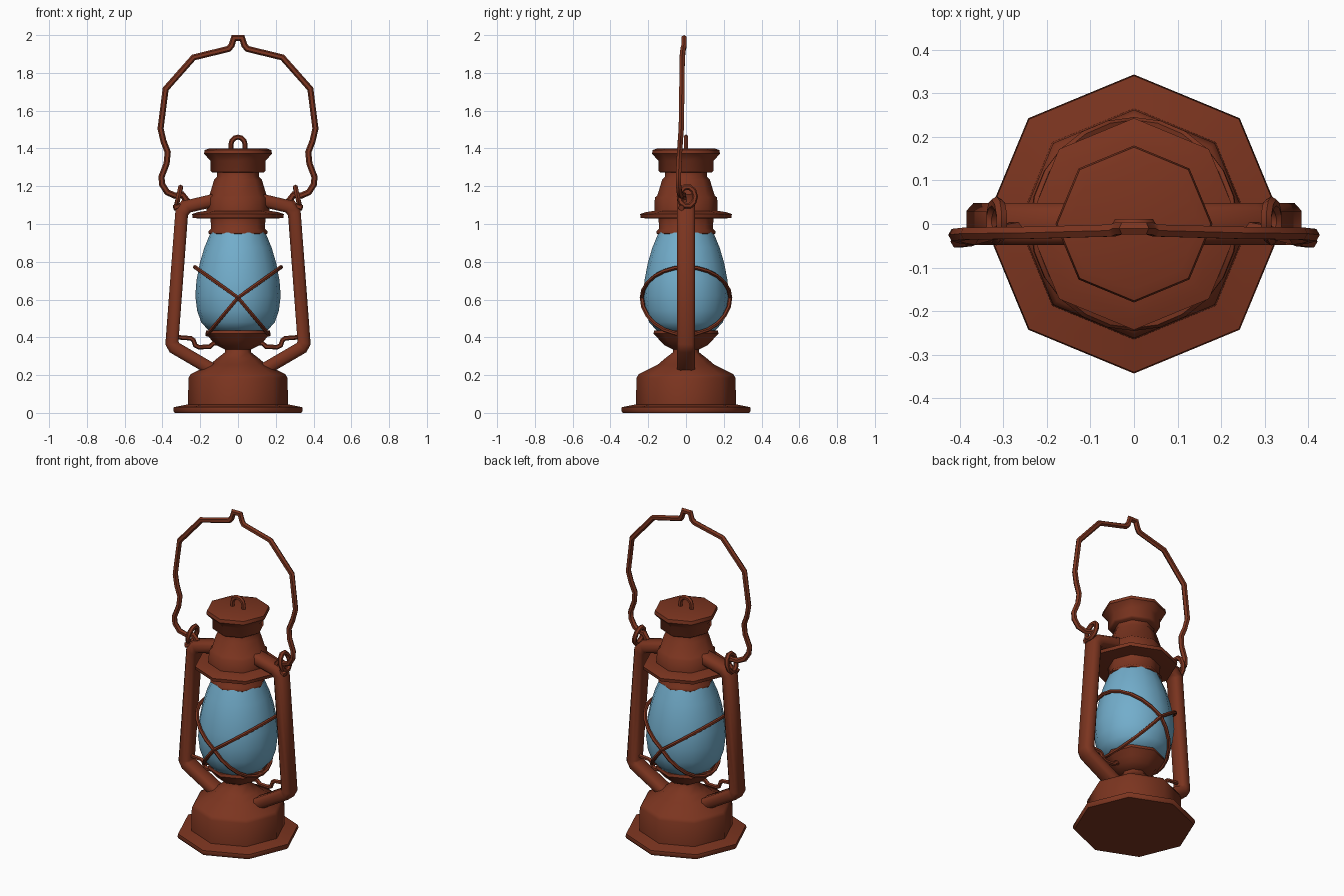
import bpy, bmesh
from math import sin, cos, pi, radians
from mathutils import Vector

cube = bpy.data.objects.get("Cube")
if cube:
    bpy.data.objects.remove(cube, do_unlink=True)


def material(name, color, rough):
    m = bpy.data.materials.new(name)
    m.use_nodes = True
    m.diffuse_color = color
    shader = m.node_tree.nodes["Principled BSDF"]
    shader.inputs["Base Color"].default_value = color
    shader.inputs["Roughness"].default_value = rough
    return m


RUST = material("rust_red_paint", (0.2, 0.035, 0.014, 1), 0.6)
BLUE = material("blue_glass", (0.17, 0.42, 0.6, 1), 0.3)


def skin(name, rings, mat, closed=False):
    """Bridge a list of rings into one surface, capping the ends if open."""
    bm = bmesh.new()
    loops = [[bm.verts.new(p) for p in ring] for ring in rings]
    n = len(loops[0])
    pairs = list(zip(loops, loops[1:]))
    if closed:
        pairs.append((loops[-1], loops[0]))
    else:
        bm.faces.new(loops[0])
        bm.faces.new(loops[-1])
    for a, b in pairs:
        for i in range(n):
            j = (i + 1) % n
            bm.faces.new((a[i], a[j], b[j], b[i]))
    bmesh.ops.recalc_face_normals(bm, faces=bm.faces)
    mesh = bpy.data.meshes.new(name)
    bm.to_mesh(mesh)
    bm.free()
    mesh.materials.append(mat)
    ob = bpy.data.objects.new(name, mesh)
    bpy.context.collection.objects.link(ob)
    bpy.ops.object.select_all(action='DESELECT')
    ob.select_set(True)
    bpy.context.view_layer.objects.active = ob
    bpy.ops.object.shade_smooth_by_angle(angle=radians(50))
    return ob


def lathe(name, profile, mat=RUST, sides=8):
    angles = [2 * pi * i / sides for i in range(sides)]
    return skin(name, [[(r * cos(a), r * sin(a), z) for a in angles]
                       for r, z in profile], mat)


def round_section(radius, sides=6):
    return [(radius * cos(2 * pi * i / sides), radius * sin(2 * pi * i / sides))
            for i in range(sides)]


def sweep(name, path, section, ref=(0, 1, 0), closed=False):
    """Run a cross-section along a path with mitred corners."""
    pts, ref, n = [Vector(p) for p in path], Vector(ref), len(path)
    rings = []
    for i, p in enumerate(pts):
        before = pts[i - 1] if i or closed else None
        after = pts[(i + 1) % n] if i < n - 1 or closed else None
        d_in = (p - before).normalized() if before else (after - p).normalized()
        d_out = (after - p).normalized() if after else d_in
        t = (d_in + d_out).normalized()
        side = t.cross(ref).normalized()
        up = side.cross(t)
        mitre = 1 / max(t.dot(d_in), 0.6)
        rings.append([p + side * u * mitre + up * v for u, v in section])
    return skin(name, rings, RUST, closed)


# Fuel tank with foot rim, shoulder and burner cup
lathe("fuel_tank", [(0.335, 0), (0.343, 0.012), (0.34, 0.03), (0.265, 0.045),
                    (0.262, 0.185), (0.25, 0.205), (0.15, 0.255), (0.115, 0.285),
                    (0.07, 0.32), (0.068, 0.345)])
lathe("burner_cup", [(0.068, 0.335), (0.115, 0.358), (0.14, 0.385),
                     (0.172, 0.42), (0.168, 0.437)])

# Glass globe
lathe("glass_globe", [(0.15, 0.43), (0.195, 0.48), (0.216, 0.54), (0.226, 0.62),
                      (0.22, 0.7), (0.203, 0.79), (0.178, 0.875), (0.145, 0.955)],
      BLUE, 16)

# Collar, flange, chimney and cap
lathe("collar", [(0.14, 0.94), (0.155, 0.95), (0.155, 0.963), (0.142, 0.975),
                 (0.146, 1.035)])
lathe("flange", [(0.215, 1.03), (0.24, 1.033), (0.243, 1.053), (0.215, 1.062),
                 (0.168, 1.07)])
lathe("chimney", [(0.168, 1.06), (0.165, 1.14), (0.152, 1.15), (0.126, 1.235),
                  (0.112, 1.25), (0.112, 1.28)])
lathe("chimney_cap", [(0.135, 1.272), (0.146, 1.282), (0.146, 1.335),
                      (0.18, 1.372), (0.176, 1.392), (0.15, 1.4)])

# Lifting loop on the cap
loop = [(0.037, 0, 1.385)]
loop += [(0.037 * cos(a * pi / 6), 0, 1.423 + 0.037 * sin(a * pi / 6)) for a in range(7)]
loop += [(-0.037, 0, 1.385)]
sweep("cap_loop", loop, round_section(0.013))

# Crossed wire guards around the globe
for s, label in ((1, "left"), (-1, "right")):
    ring = []
    for i in range(24):
        c, y = cos(2 * pi * i / 24), 0.234 * sin(2 * pi * i / 24)
        ring.append((s * c * (0.228 if c > 0 else 0.163), y,
                     0.61 + c * (0.162 if c > 0 else 0.195)))
    sweep(f"guard_wire_{label}", ring, round_section(0.011), (-0.7 * s, 0, 0.75), True)

# Side tubes, bail ears and crank wires
BAR = [(0.034, -0.03), (0.034, 0.03), (0.018, 0.048), (-0.018, 0.048),
       (-0.034, 0.03), (-0.034, -0.03), (-0.018, -0.048), (0.018, -0.048)]
TUBE = [(0.13, 1.125), (0.27, 1.092), (0.298, 1.06), (0.35, 0.37), (0.336, 0.345),
        (0.13, 0.225)]
CRANK = [(0.34, 0.402), (0.25, 0.395), (0.236, 0.385), (0.226, 0.357),
         (0.208, 0.348), (0.15, 0.35), (0.13, 0.368), (0.09, 0.372)]
for s, label in ((1, "left"), (-1, "right")):
    sweep(f"side_tube_{label}", [(s * x, 0, z) for x, z in TUBE], BAR)
    sweep(f"crank_wire_{label}", [(s * x, 0, z) for x, z in CRANK], round_section(0.012))
    ear = []
    for i in range(10):
        a = 2 * pi * i / 10
        ear.append((s * (0.315 - 0.012 * sin(a)), 0.007 + 0.042 * cos(a),
                    1.145 + 0.052 * sin(a)))
    sweep(f"bail_ear_{label}", ear, round_section(0.014), (1, 0, 0), True)

# Wire bail handle, one half mirrored into a continuous path
HALF = [(0.022, -0.01, 1.984), (0.034, -0.01, 1.945), (0.05, -0.015, 1.927),
        (0.235, -0.02, 1.882), (0.383, -0.022, 1.715), (0.41, -0.025, 1.505),
        (0.395, -0.03, 1.44), (0.372, -0.034, 1.38), (0.378, -0.037, 1.32),
        (0.405, -0.04, 1.25), (0.402, -0.04, 1.21), (0.375, -0.035, 1.168),
        (0.335, -0.025, 1.15), (0.295, -0.015, 1.155), (0.275, -0.01, 1.13),
        (0.295, -0.015, 1.1), (0.34, -0.025, 1.085)]
bail = [(-x, y, z) for x, y, z in reversed(HALF)] + HALF
sweep("bail_handle", bail, round_section(0.016))
